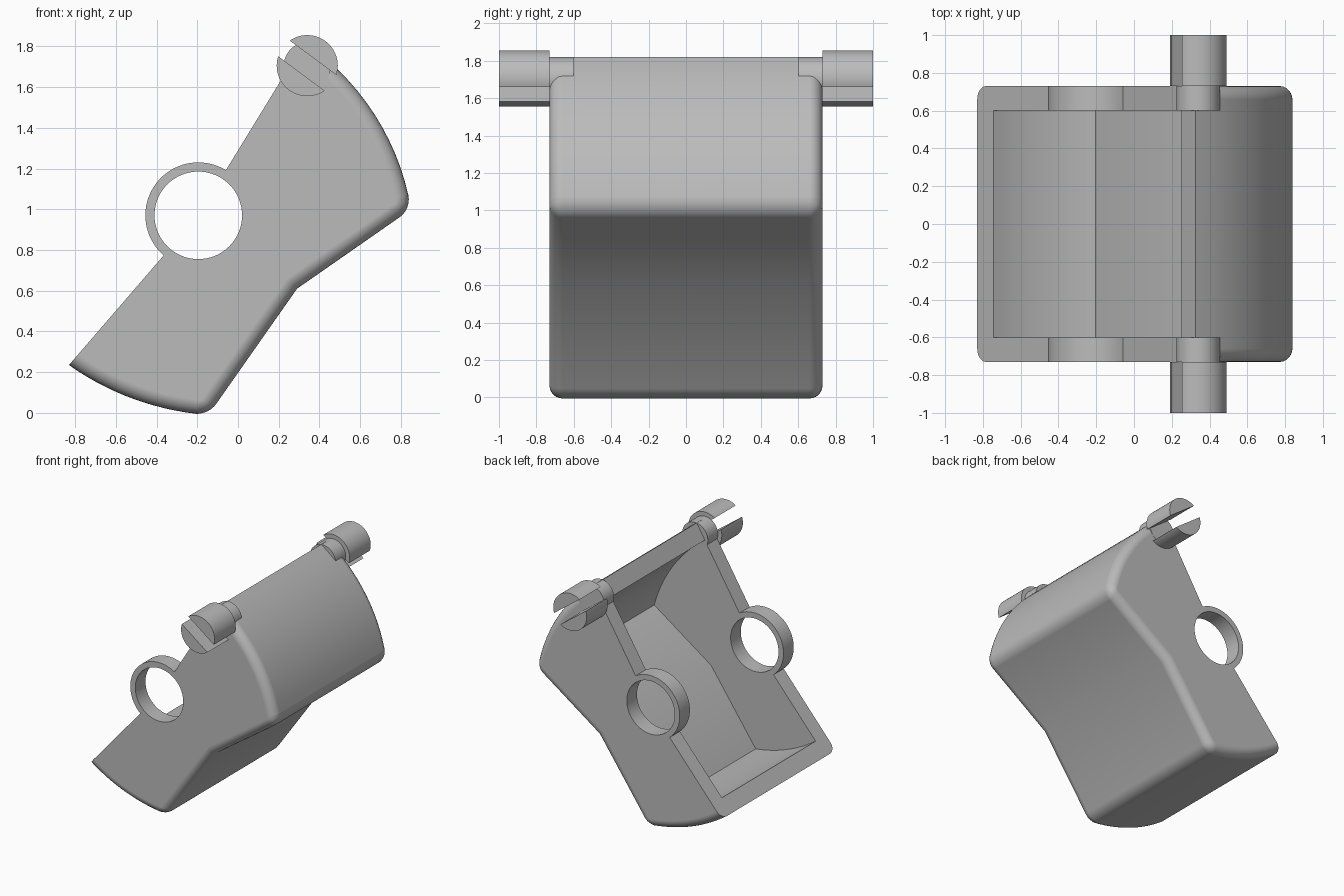
import bpy, bmesh, math
from mathutils import Vector

cube = bpy.data.objects.get("Cube")
if cube:
    bpy.data.objects.remove(cube, do_unlink=True)

grey = bpy.data.materials.new("plain grey")
grey.use_nodes = True
tone = (0.5, 0.5, 0.5, 1)
grey.diffuse_color = tone
grey.node_tree.nodes["Principled BSDF"].inputs["Base Color"].default_value = tone

HALF = 0.73      # half width of the body
INNER = 0.60     # half width of the cavity
RING = Vector((-0.195, 0.97))
PIN = Vector((0.34, 1.705))


def arc(p, q, sag, n=14):
    """Points on a shallow arc from p to q, bulging to the right of travel."""
    p, q = Vector(p), Vector(q)
    half = (q - p).length / 2
    along = (q - p).normalized()
    out = Vector((along.y, -along.x))
    r = (half * half + sag * sag) / (2 * sag)
    a = math.asin(half / r)
    centre = (p + q) / 2 + out * (sag - r)
    steps = [a * (2 * i / n - 1) for i in range(n + 1)]
    return [centre + r * (out * math.cos(t) + along * math.sin(t)) for t in steps]


def circle_part(centre, r, start, end, n):
    angles = [start + (end - start) * i / n for i in range(n + 1)]
    return [centre + r * Vector((math.cos(t), math.sin(t))) for t in angles]


def circle(centre, r, n=64):
    return circle_part(centre, r, 0, math.tau, n)[:-1]


def prism(name, points, y0, y1, round_edges=None):
    """Extrude an xz outline along y, optionally rounding chosen edges."""
    bm = bmesh.new()
    ends = [[bm.verts.new((p[0], y, p[1])) for p in points] for y in (y0, y1)]
    bm.faces.new(ends[0])
    bm.faces.new(ends[1])
    n = len(points)
    for i in range(n):
        j = (i + 1) % n
        bm.faces.new((ends[0][i], ends[0][j], ends[1][j], ends[1][i]))
    bmesh.ops.recalc_face_normals(bm, faces=bm.faces)
    if round_edges:
        last, corners = round_edges
        picked = [bm.edges.get((e[i], e[i + 1])) for e in ends for i in range(last)]
        picked += [bm.edges.get((ends[0][i], ends[1][i])) for i in corners]
        bmesh.ops.bevel(bm, geom=picked, offset=0.07, segments=6, profile=0.5,
                        affect='EDGES', clamp_overlap=False)
    mesh = bpy.data.meshes.new(name)
    bm.to_mesh(mesh)
    bm.free()
    mesh.materials.append(grey)
    obj = bpy.data.objects.new(name, mesh)
    bpy.context.collection.objects.link(obj)
    return obj


def smooth(obj):
    bpy.ops.object.select_all(action='DESELECT')
    obj.select_set(True)
    bpy.context.view_layer.objects.active = obj
    bpy.ops.object.shade_smooth_by_angle(angle=math.radians(28))
    weighted = obj.modifiers.new("even_normals", 'WEIGHTED_NORMAL')
    weighted.keep_sharp = True


# Body outline: lower end arc, bent back, upper end arc, bent open side
lower = arc((-0.83, 0.235), (-0.145, -0.01), 0.05)
upper = arc((0.85, 1.0), (0.325, 1.82), 0.10)
outline = lower + [Vector((0.29, 0.61))] + upper
last = len(outline) - 1
outline.append(RING)
body = prism("body_shell", outline, -HALF, HALF,
             (last, (len(lower) - 1, len(lower) + 1)))

# Hollow inside, reaching past the open side
hollow = ([Vector((-0.99, 0.455))] + arc((-0.74, 0.335), (-0.205, 0.13), 0.035)
          + [Vector((0.195, 0.70))] + arc((0.705, 1.053), (0.25, 1.70), 0.07)
          + [Vector((0.0, 1.86))])
tools = [
    ('UNION', prism("ring_bosses", circle(RING, 0.26), -HALF, HALF)),
    ('DIFFERENCE', prism("cavity_cutter", hollow, -INNER, INNER)),
    ('DIFFERENCE', prism("hole_cutter", circle(RING, 0.215), -1, 1)),
]
for operation, tool in tools:
    tool.hide_render = True
    mod = body.modifiers.new(tool.name, 'BOOLEAN')
    mod.operation = operation
    mod.solver = 'EXACT'
    mod.object = tool

# Bake the cuts, then discard the cutters
graph = bpy.context.evaluated_depsgraph_get()
baked = bpy.data.meshes.new_from_object(body.evaluated_get(graph))
body.modifiers.clear()
body.data = baked
for operation, tool in tools:
    bpy.data.objects.remove(tool, do_unlink=True)
smooth(body)

# Pivot pins: a neck and a slotted head on each side
tilt = math.radians(-36.5)
gap = math.asin(0.048 / 0.15)
for side, s in (("front", -1), ("back", 1)):
    smooth(prism(side + "_pin_neck", circle(PIN, 0.115, 48),
                 s * (INNER + 0.001), s * (HALF + 0.001)))
    for part, turn in (("upper", 0), ("lower", math.pi)):
        a = tilt + turn
        half = circle_part(PIN, 0.15, a + gap, a + math.pi - gap, 24)
        smooth(prism(f"{side}_pin_{part}_head", half, s * HALF, s * 1.0))
